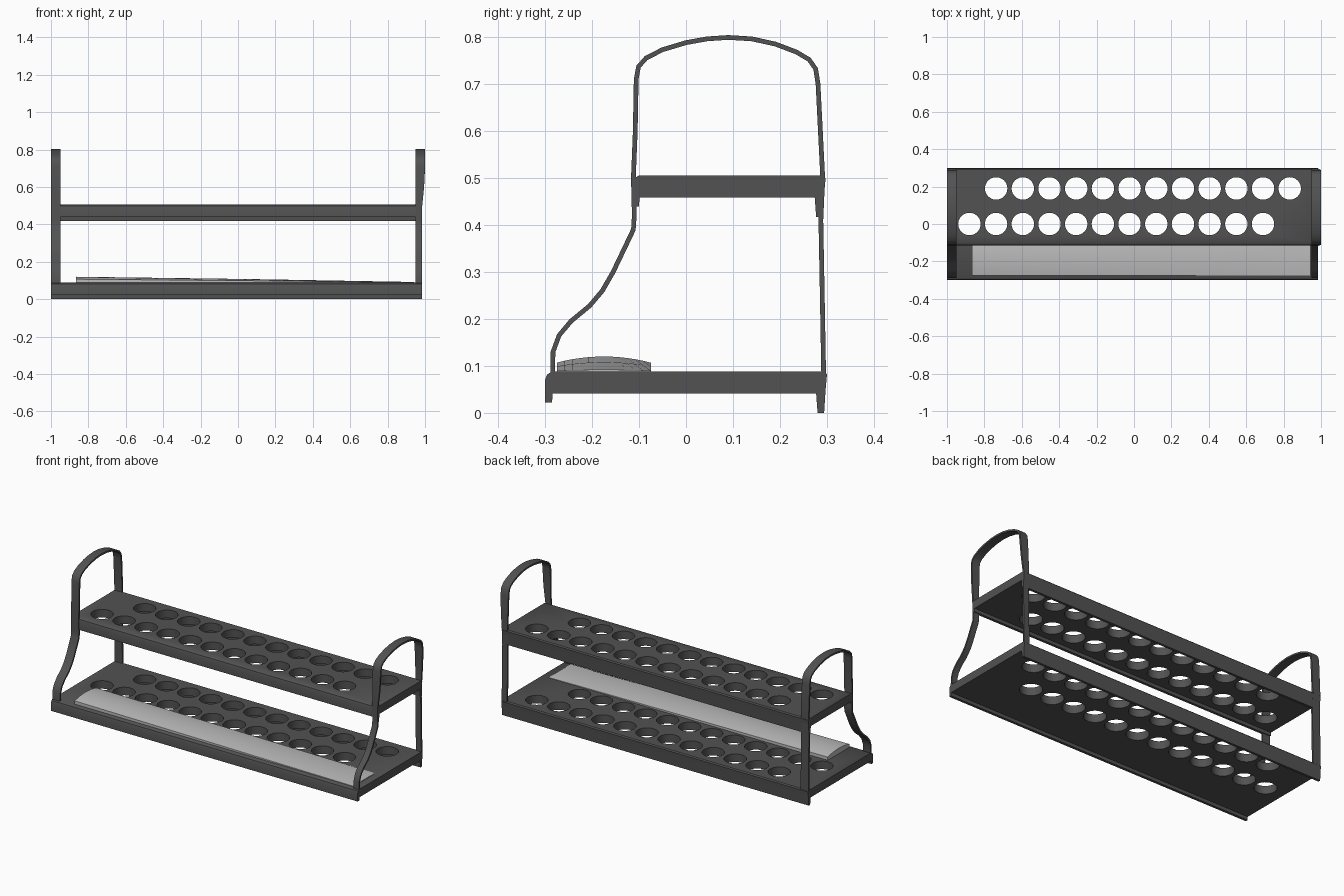
import bpy, bmesh, math
from mathutils import Vector, Matrix

if "Cube" in bpy.data.objects:
    bpy.data.objects.remove(bpy.data.objects["Cube"])


def material(name, v):
    m = bpy.data.materials.new(name)
    m.diffuse_color = (v, v, v, 1)
    m.use_nodes = True
    m.node_tree.nodes["Principled BSDF"].inputs["Base Color"].default_value = m.diffuse_color
    return m


DARK = material("dark_grey", 0.085)
PALE = material("pale_grey", 0.5)


def finish(name, bm, mat=None):
    bmesh.ops.recalc_face_normals(bm, faces=bm.faces)
    me = bpy.data.meshes.new(name)
    bm.to_mesh(me)
    bm.free()
    ob = bpy.data.objects.new(name, me)
    bpy.context.collection.objects.link(ob)
    if mat:
        me.materials.append(mat)
    return ob


def smooth(ob):
    bpy.ops.object.select_all(action='DESELECT')
    bpy.context.view_layer.objects.active = ob
    ob.select_set(True)
    bpy.ops.object.shade_smooth_by_angle(angle=math.radians(35))


def loft(name, sections, mat):
    """Join matching closed sections into a capped solid."""
    bm = bmesh.new()
    rings = [[bm.verts.new(p) for p in s] for s in sections]
    n = len(rings[0])
    for a, b in zip(rings, rings[1:]):
        for i in range(n):
            j = (i + 1) % n
            bm.faces.new((a[i], a[j], b[j], b[i]))
    bm.faces.new(rings[0])
    bm.faces.new(rings[-1])
    return finish(name, bm, mat)


# Cutter for two staggered rows of tube holes, through both shelves
bm = bmesh.new()
for x0, y in ((-0.88, 0.0), (-0.737, 0.19)):
    for i in range(12):
        bmesh.ops.create_cone(bm, cap_ends=True, segments=32, radius1=0.06, radius2=0.06,
                              depth=1.0, matrix=Matrix.Translation((x0 + i * 0.1427, y, 0.3)))
cutter = finish("hole_cutter", bm)
cutter.hide_render = True


# Shelves: slab with rounded front edge and folded-down lips
def shelf(name, y0, y1, top):
    prof = [(y0, -0.066), (y0, -0.018), (y0 + 0.004, -0.007), (y0 + 0.014, 0),
            (y1 - 0.006, 0), (y1, -0.006), (y1 - 0.003, -0.04), (y1 - 0.006, -0.088),
            (y1 - 0.02, -0.088), (y1 - 0.023, -0.047), (y0 + 0.016, -0.047), (y0 + 0.015, -0.066)]
    ob = loft(name, [[(x, y, top + z) for y, z in prof] for x in (-1.0, 0.985)], DARK)
    mod = ob.modifiers.new("holes", 'BOOLEAN')
    mod.operation = 'DIFFERENCE'
    mod.solver = 'EXACT'
    mod.object = cutter
    bpy.context.view_layer.objects.active = ob
    bpy.ops.object.modifier_apply(modifier="holes")
    smooth(ob)


shelf("lower_shelf", -0.3, 0.3, 0.088)
shelf("upper_shelf", -0.115, 0.297, 0.505)
bpy.data.objects.remove(cutter)

# End straps: front leg, arched handle and back leg as one bent band
PATH = [(-0.284, 0.08), (-0.283, 0.13), (-0.27, 0.165), (-0.245, 0.195), (-0.205, 0.228),
        (-0.178, 0.26), (-0.155, 0.3), (-0.112, 0.39), (-0.110, 0.42), (-0.112, 0.5),
        (-0.108, 0.6), (-0.106, 0.71), (-0.101, 0.737), (-0.085, 0.755), (-0.05, 0.773),
        (0.0, 0.788), (0.045, 0.796), (0.09, 0.799), (0.14, 0.796), (0.19, 0.785),
        (0.235, 0.768), (0.262, 0.752), (0.276, 0.732), (0.281, 0.7), (0.286, 0.6),
        (0.291, 0.5), (0.287, 0.41), (0.290, 0.25), (0.293, 0.08)]


def strap(name, x_in, x_out):
    pts = [Vector(p) for p in PATH]
    sections = []
    for i, p in enumerate(pts):
        t = (pts[min(i + 1, len(pts) - 1)] - pts[max(i - 1, 0)]).normalized()
        n = Vector((-t.y, t.x)) * 0.005
        a, b = p + n, p - n
        xo = x_out(p.y)
        sections.append([(x_in, *a), (xo, *a), (xo, *b), (x_in, *b)])
    smooth(loft(name, sections, DARK))


strap("left_strap", -0.95, lambda z: -1.0)
strap("right_strap", 0.95, lambda z: 0.985 + 0.015 * min(1, max(0, (z - 0.5) / 0.15)))


# Pale label plate: crowned at the left end, tapering flat to the right
def plate_section(x, edge, crown):
    top = []
    for i in range(13):
        u = -1 + i / 6
        top.append((x, -0.175 + 0.1 * u, 0.088 + edge + crown * (1 - u * u)))
    return [(x, -0.275, 0.086)] + top + [(x, -0.075, 0.086)]


smooth(loft("label_plate", [plate_section(-0.865, 0.019, 0.013),
                            plate_section(0.04, 0.011, 0.009),
                            plate_section(0.94, 0.002, 0.002)], PALE))
